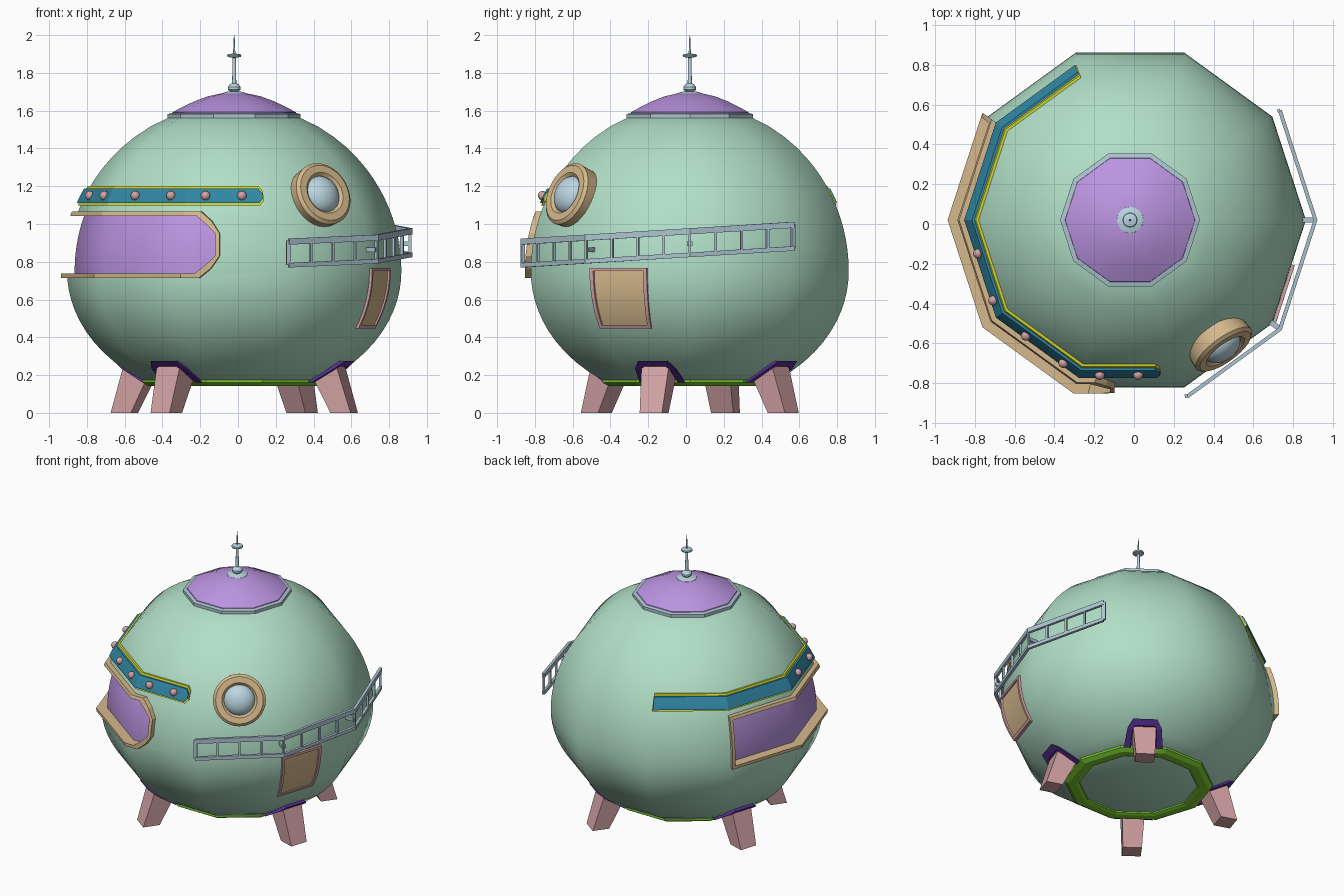
import bpy, bmesh
from math import sin, cos, radians, sqrt, floor, pi
from mathutils import Vector, Matrix

if "Cube" in bpy.data.objects:
    bpy.data.objects.remove(bpy.data.objects["Cube"])

CX, CY = -0.02, 0.02
COL = dict(mint=(.44, .74, .57), purple=(.5, .3, .76), tan=(.66, .48, .26), teal=(.03, .24, .37),
           lime=(.6, .65, .03), pink=(.65, .36, .37), ice=(.5, .68, .76), steel=(.42, .56, .64),
           violet=(.1, .03, .3), green=(.2, .6, .03))
MATS = {}
for name, c in COL.items():
    MATS[name] = bpy.data.materials.new(name)
    MATS[name].diffuse_color = (*c, 1)


def smooth(ob, angle):
    bpy.ops.object.select_all(action='DESELECT')
    ob.select_set(True)
    bpy.context.view_layer.objects.active = ob
    bpy.ops.object.shade_smooth_by_angle(angle=radians(angle))


def loft(name, parts, mat, loop=False, angle=None):
    """Skin each list of closed cross-sections; cap the ends unless looped."""
    bm = bmesh.new()
    for secs in parts:
        rings = [[bm.verts.new(p) for p in s] for s in secs]
        n = len(rings[0])
        pairs = list(zip(rings, rings[1:])) + ([(rings[-1], rings[0])] if loop else [])
        for a, b in pairs:
            for i in range(n):
                j = (i + 1) % n
                bm.faces.new((a[i], a[j], b[j], b[i]))
        if not loop:
            bm.faces.new(rings[0])
            bm.faces.new(rings[-1])
    bmesh.ops.recalc_face_normals(bm, faces=bm.faces)
    me = bpy.data.meshes.new(name)
    bm.to_mesh(me)
    bm.free()
    ob = bpy.data.objects.new(name, me)
    bpy.context.collection.objects.link(ob)
    me.materials.append(MATS[mat])
    if angle:
        smooth(ob, angle)
    return ob


def lathe(profile, n, m=Matrix.Translation((CX, CY, 0))):
    return [[m @ Vector((r * cos(2 * pi * i / n), r * sin(2 * pi * i / n), z)) for i in range(n)]
            for r, z in profile]


def hull_r(z):
    if z > .75:
        return sqrt(.885 ** 2 - (z - .75) ** 2)
    return .885 * sqrt(1 - ((.75 - z) / .69) ** 2)


def at(u, r, z):
    """Point on a decagon of radius r; u counts facets around it."""
    k = floor(u)
    a, b = (Vector((r * cos(pi / 5 * i), r * sin(pi / 5 * i), 0)) for i in (k, k + 1))
    return a.lerp(b, u - k) + Vector((CX, CY, z))


def on(u, z, off):
    return at(u, hull_r(z) + off, z)


def patch(cols, o0, o1, rows=8):
    """Sections of a slab that hugs the hull; cols are (u, low z, high z)."""
    out = []
    for u, lo, hi in cols:
        zs = [lo + (hi - lo) * i / rows for i in range(rows + 1)]
        out.append([on(u, z, o1) for z in zs] + [on(u, z, o0) for z in reversed(zs)])
    return out


def band(outer, inner, o0, o1):
    """Sections of a raised frame between two outlines on the hull."""
    return [[on(*a, o0), on(*a, o1), on(*b, o1), on(*b, o0)] for a, b in zip(outer, inner)]


def outline(cols, rows=6):
    u0, l0, h0 = cols[0]
    u1, l1, h1 = cols[-1]
    return ([(u, lo) for u, lo, hi in cols]
            + [(u1, l1 + (h1 - l1) * i / rows) for i in range(1, rows)]
            + [(u, hi) for u, lo, hi in reversed(cols)]
            + [(u0, h0 + (l0 - h0) * i / rows) for i in range(1, rows)])


# Hull: ten-sided globe
N = 26
prof = [(hull_r(.16 + 1.41 * i / N), .16 + 1.41 * i / N) for i in range(N + 1)]
hull = loft("hull", [lathe(prof, 10)], 'mint')


# Wraparound window, recessed into the hull
def window(d):
    u0, u1, lo, hi = 4 + 1.9 * d, 7.36 - 1.9 * d, .715 + d, 1.065 - d
    return [(u, lo, hi) for u in (u0, 5, 6, 7, u1 - .19)] + [(u1 - .08, lo + .05, hi - .05), (u1, .83, .95)]


cutter = loft("window_cutter", [patch(window(.012), -.045, .08)], 'mint')
cutter.hide_render = True
mod = hull.modifiers.new("recess", 'BOOLEAN')
mod.operation, mod.solver, mod.object = 'DIFFERENCE', 'EXACT', cutter
dg = bpy.context.evaluated_depsgraph_get()
cut_mesh = bpy.data.meshes.new_from_object(hull.evaluated_get(dg))
hull.modifiers.clear()
hull.data = cut_mesh
bpy.data.objects.remove(cutter)
smooth(hull, 40)
loft("window_pane", [patch(window(.014), -.06, -.04)], 'purple', angle=40)
loft("window_frame", [band(outline(window(0)), outline(window(.022)), -.05, .033)], 'tan', loop=True)


# Light strip with rivets above the window
def strip(d):
    lo, hi = 1.098 + d, 1.2 - d
    return [(u, lo, hi) for u in (3.03 + d, 4, 5, 6, 7, 7.77 - d)] + [(7.81 - d, lo + .025, hi - .025)]


loft("strip_backing", [patch(strip(0), -.02, .014, 3)], 'lime')
loft("light_strip", [patch(strip(.012), -.02, .026, 3)], 'teal')
ball = [(.025 * sin(pi * (i + .1) / 8.2), -.025 * cos(pi * (i + .1) / 8.2)) for i in range(9)]
loft("strip_lights", [lathe(ball, 14, Matrix.Translation(on(u, 1.15, .03)))
                      for u in (5.35, 5.84, 6.34, 6.8, 7.2, 7.58)], 'pink', angle=50)

# Porthole
a = radians(-54)
rot = Vector((cos(a), sin(a), .36)).to_track_quat('Z', 'Y').to_matrix().to_4x4()
port = Matrix.Translation((CX + .775 * cos(a), CY + .775 * sin(a), 1.15)) @ rot
ring = [(.1, -.05), (.165, -.05), (.172, .03), (.155, .045), (.115, .045), (.1, .03)]
loft("porthole_ring", [lathe(ring, 32, port)], 'tan', loop=True, angle=30)
glass = [(.105 * cos(t), .005 + .075 * sin(t)) for t in (i * pi / 17 for i in range(9))]
loft("porthole_glass", [lathe(glass, 32, port)], 'ice', angle=50)


# Side door
def door(d):
    return [(9.0 + 2 * d, .448 + d, .768 - d), (9.57 - 2 * d, .448 + d, .768 - d)]


loft("door_frame", [band(outline(door(0)), outline(door(.018)), -.02, .018)], 'pink', loop=True)
loft("door", [patch(door(.016), -.02, .007)], 'tan', angle=40)


# Sloping railing around the right side
def rail_z(u):
    return .782 + .062 * (at(u, .93, 0).y + .86)


def rail(h, t):
    return [[at(u, r, rail_z(u) + h + s) for r, s in ((.923, -t), (.943, -t), (.943, t), (.923, t))]
            for u in (8, 9, 10, 11)]


def post(u, w):
    return [[at(u + du, r, rail_z(u) + h) for du, r in ((-w, .925), (w, .925), (w, .941), (-w, .941))]
            for h in (0, .13)]


loft("rails", [rail(0, .012), rail(.125, .016)], 'steel')
loft("rail_posts", [post(8 + i / 4, .022 if i in (0, 12) else .011) for i in range(13)], 'steel')
loft("rail_brackets", [[[at(u + du, r, rail_z(u) + .06 + dz) for du, dz in
                         ((-.025, -.012), (.025, -.012), (.025, .012), (-.025, .012))]
                        for r in (.85, .935)] for u in (9, 10)], 'steel')

# Legs and their collars, centred on four facets
legs, collars = [], []
OUT = [(-.118, .16), (-.105, .235), (-.075, .275), (.075, .275), (.105, .235), (.118, .16)]
INN = [(-.08, .16), (-.075, .225), (-.06, .245), (.06, .245), (.075, .225), (.08, .16)]
for deg in (54, 162, 234, 342):
    m = Matrix.Translation((CX, CY, 0)) @ Matrix.Rotation(radians(deg), 4, 'Z')
    legs.append([[m @ Vector(p) for p in ((r0, -w, z), (r1, -w, z), (r1, w, z), (r0, w, z))]
                 for r0, r1, w, z in ((.555, .668, .062, 0), (.43, .592, .076, .25))])
    uv = [[(deg / 36 + t / (2 * hull_r(z) * sin(pi / 10)), z) for t, z in o] for o in (OUT, INN)]
    collars.append(band(*uv, -.02, .035))
loft("legs", legs, 'pink')
loft("leg_collars", collars, 'violet')

# Base ring, roof dome and antenna
base = [(.385, .175), (.385, .15), (.405, .143), (.455, .143), (.485, .16), (.485, .175)]
loft("base_ring", [lathe(base, 10)], 'green', loop=True)
loft("dome_rim", [lathe([(.352, 1.56), (.352, 1.582), (.33, 1.587)], 10)], 'steel')
dome = [(.332, 1.57), (.326, 1.592), (.27, 1.622), (.21, 1.65), (.14, 1.676), (.07, 1.691)]
loft("roof_dome", [lathe(dome, 10)], 'purple', angle=40)
mast = [(.07, 1.68), (.066, 1.692), (.04, 1.7), (.022, 1.702), (.034, 1.712), (.034, 1.726), (.022, 1.74),
        (.011, 1.745), (.009, 1.88), (.036, 1.885), (.038, 1.892), (.034, 1.898), (.006, 1.903), (.002, 2.0)]
loft("antenna", [lathe(mast, 16)], 'ice', angle=40)

for m in bpy.data.materials:
    if m.users and not m.is_grease_pencil:
        m.use_nodes = True
        m.node_tree.nodes["Principled BSDF"].inputs["Base Color"].default_value = m.diffuse_color
